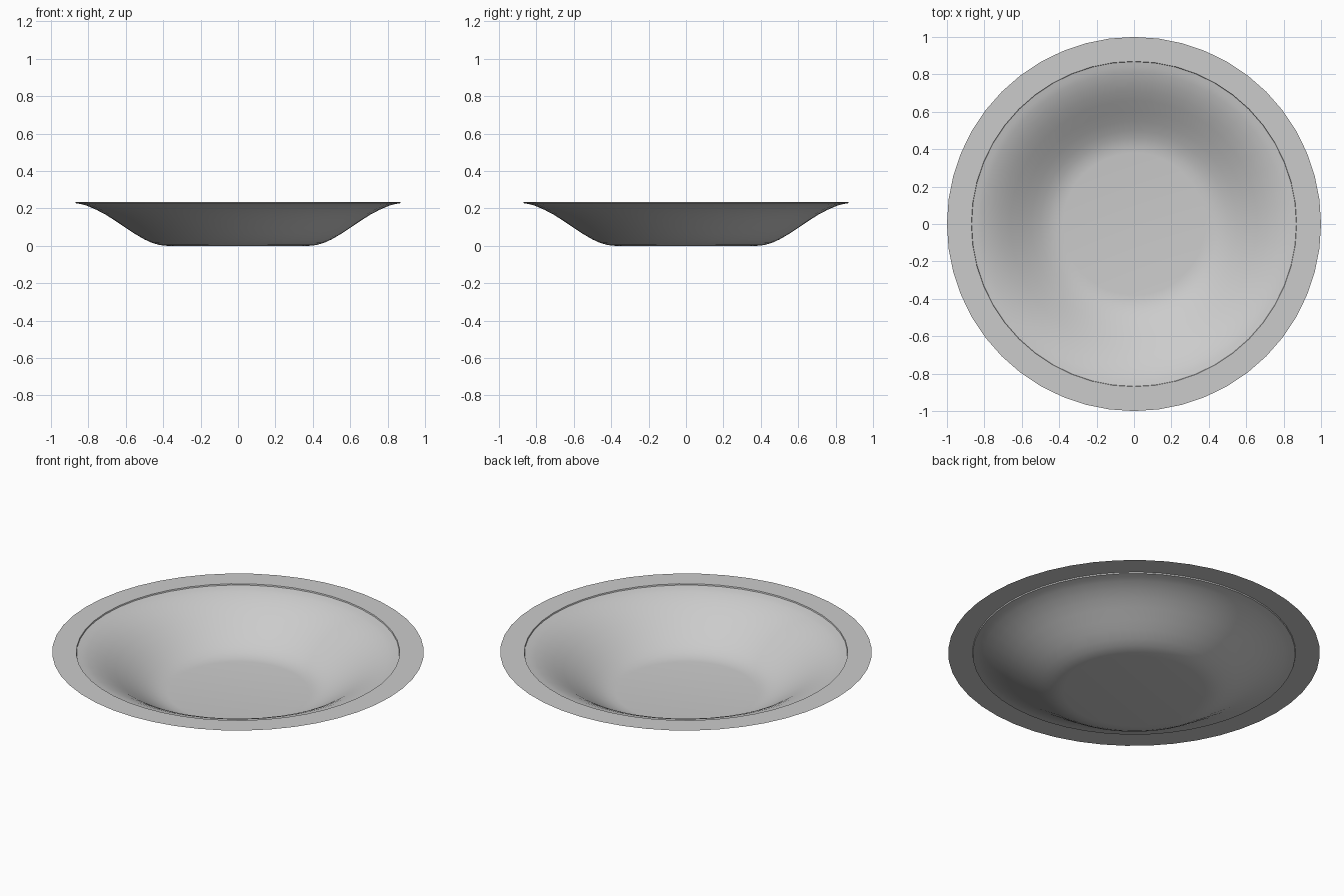
import bpy
import bmesh
from math import radians, tau
from mathutils import Matrix, Vector

cube = bpy.data.objects.get("Cube")
if cube:
    bpy.data.objects.remove(cube, do_unlink=True)

SIDES = 48

# Plain grey glaze
glaze = bpy.data.materials.new("grey_glaze")
glaze.use_nodes = True
grey = (0.6, 0.6, 0.6, 1)
glaze.diffuse_color = grey
glaze.node_tree.nodes["Principled BSDF"].inputs["Base Color"].default_value = grey


def lathe(name, profile):
    """Turn a (radius, height) profile around z into a thin sheet."""
    bm = bmesh.new()
    rings = []
    for radius, height in profile:
        ring = []
        for i in range(SIDES):
            turn = Matrix.Rotation(tau * i / SIDES, 3, "Z")
            ring.append(bm.verts.new(turn @ Vector((radius, 0, height))))
        rings.append(ring)
    for inner, outer in zip(rings, rings[1:]):
        for i in range(SIDES):
            j = (i + 1) % SIDES
            bm.faces.new((inner[i], outer[i], outer[j], inner[j]))
    # Flat floor closes the innermost ring
    bm.faces.new(rings[0])
    mesh = bpy.data.meshes.new(name)
    bm.to_mesh(mesh)
    bm.free()
    mesh.materials.append(glaze)
    plate = bpy.data.objects.new(name, mesh)
    bpy.context.collection.objects.link(plate)
    bpy.ops.object.select_all(action="DESELECT")
    plate.select_set(True)
    bpy.context.view_layer.objects.active = plate
    bpy.ops.object.shade_smooth_by_angle(angle=radians(30))
    return plate


# Floor, curved wall, small lip and flat rim
lathe("soup_plate", [
    (0.38, 0), (0.42, 0.004), (0.46, 0.016), (0.5, 0.034),
    (0.55, 0.063), (0.6, 0.096), (0.66, 0.136), (0.71, 0.168),
    (0.76, 0.194), (0.81, 0.215), (0.84, 0.223), (0.868, 0.228),
    (0.87, 0.235), (1, 0.235),
])
